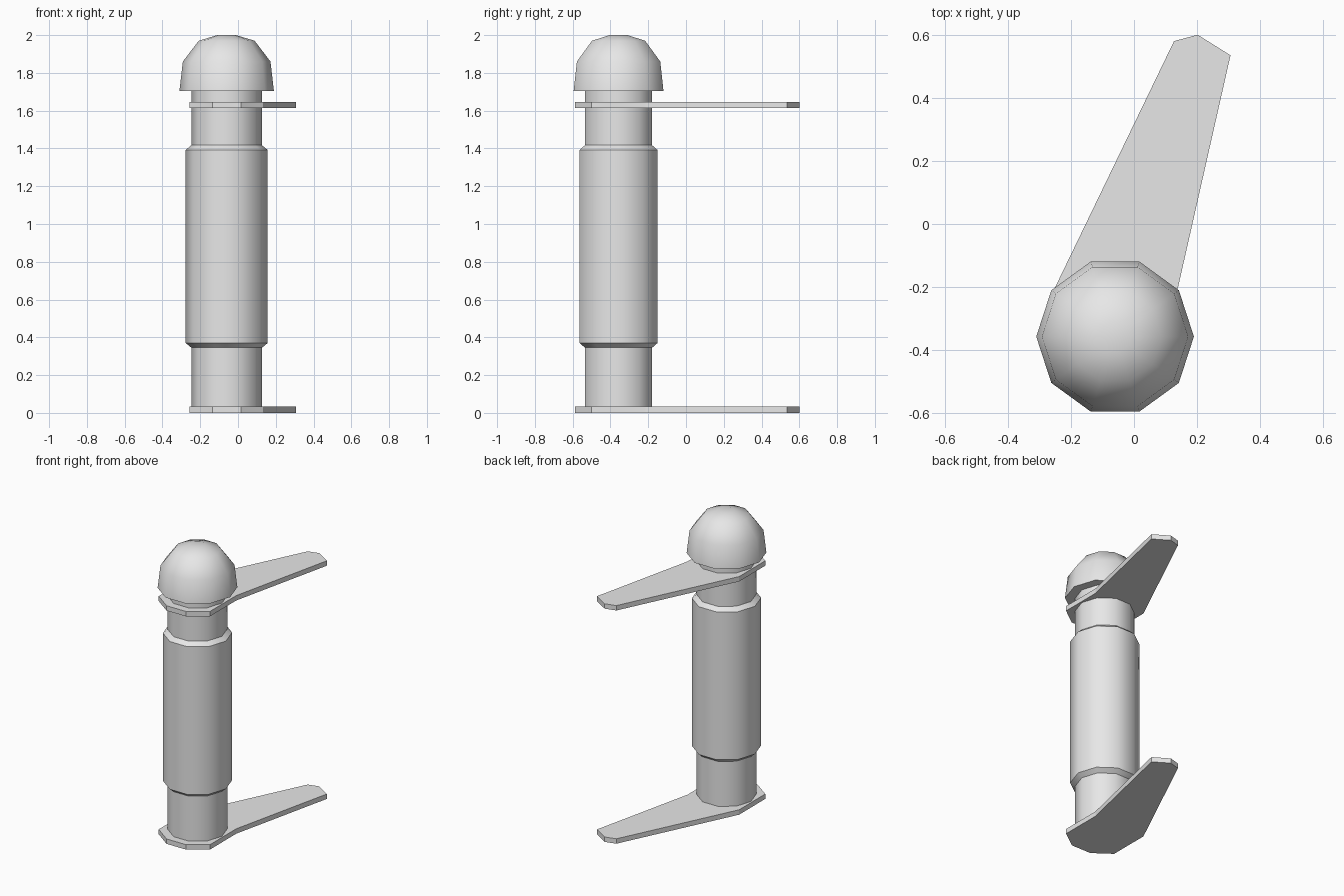
import bpy
import bmesh
from math import cos, sin, radians

cube = bpy.data.objects.get("Cube")
if cube:
    bpy.data.objects.remove(cube)

AXIS_X, AXIS_Y = -0.06, -0.357
SIDES = 10

grey = bpy.data.materials.new("plain grey")
grey.use_nodes = True
grey.diffuse_color = (0.8, 0.8, 0.8, 1)
grey.node_tree.nodes["Principled BSDF"].inputs["Base Color"].default_value = (0.8, 0.8, 0.8, 1)


def add_object(name, bm):
    bmesh.ops.recalc_face_normals(bm, faces=bm.faces)
    mesh = bpy.data.meshes.new(name)
    bm.to_mesh(mesh)
    bm.free()
    mesh.materials.append(grey)
    obj = bpy.data.objects.new(name, mesh)
    bpy.context.collection.objects.link(obj)
    return obj


def ring_point(radius, degrees):
    a = radians(degrees)
    return AXIS_X + radius * cos(a), AXIS_Y + radius * sin(a)


def turned(name, profile):
    """Solid of revolution from (radius, height) pairs, capped at both ends."""
    bm = bmesh.new()
    rings = [[bm.verts.new((*ring_point(r, 360 * i / SIDES), z)) for i in range(SIDES)]
             for r, z in profile]
    for low, high in zip(rings, rings[1:]):
        for i in range(SIDES):
            j = (i + 1) % SIDES
            bm.faces.new((low[i], low[j], high[j], high[i]))
    bm.faces.new(rings[0])
    bm.faces.new(rings[-1])
    obj = add_object(name, bm)
    bpy.ops.object.select_all(action="DESELECT")
    obj.select_set(True)
    bpy.context.view_layer.objects.active = obj
    bpy.ops.object.shade_smooth_by_angle(angle=radians(40))


def arm_plate(name, bottom, thickness=0.034):
    """Flat tapered arm with a rounded end around the post."""
    outline = [ring_point(0.243, d) for d in (144, 216, 252, 288, 324, 36)]
    outline += [(0.306, 0.535), (0.202, 0.6), (0.127, 0.58)]
    bm = bmesh.new()
    face = bm.faces.new([bm.verts.new((x, y, bottom)) for x, y in outline])
    top = bmesh.ops.extrude_face_region(bm, geom=[face], use_keep_orig=True)
    verts = [v for v in top["geom"] if isinstance(v, bmesh.types.BMVert)]
    bmesh.ops.translate(bm, verts=verts, vec=(0, 0, thickness))
    add_object(name, bm)


# Post, thicker sleeve with chamfered ends, and domed cap
turned("post", [(0.187, 0.01), (0.187, 1.72)])
turned("sleeve", [(0.187, 0.345), (0.217, 0.37), (0.217, 1.392), (0.187, 1.417)])
turned("domed_cap", [(0.25, 1.705), (0.232, 1.86), (0.148, 1.97), (0.05, 2.0)])

# Two matching arms
arm_plate("lower_arm", 0)
arm_plate("upper_arm", 1.613)
